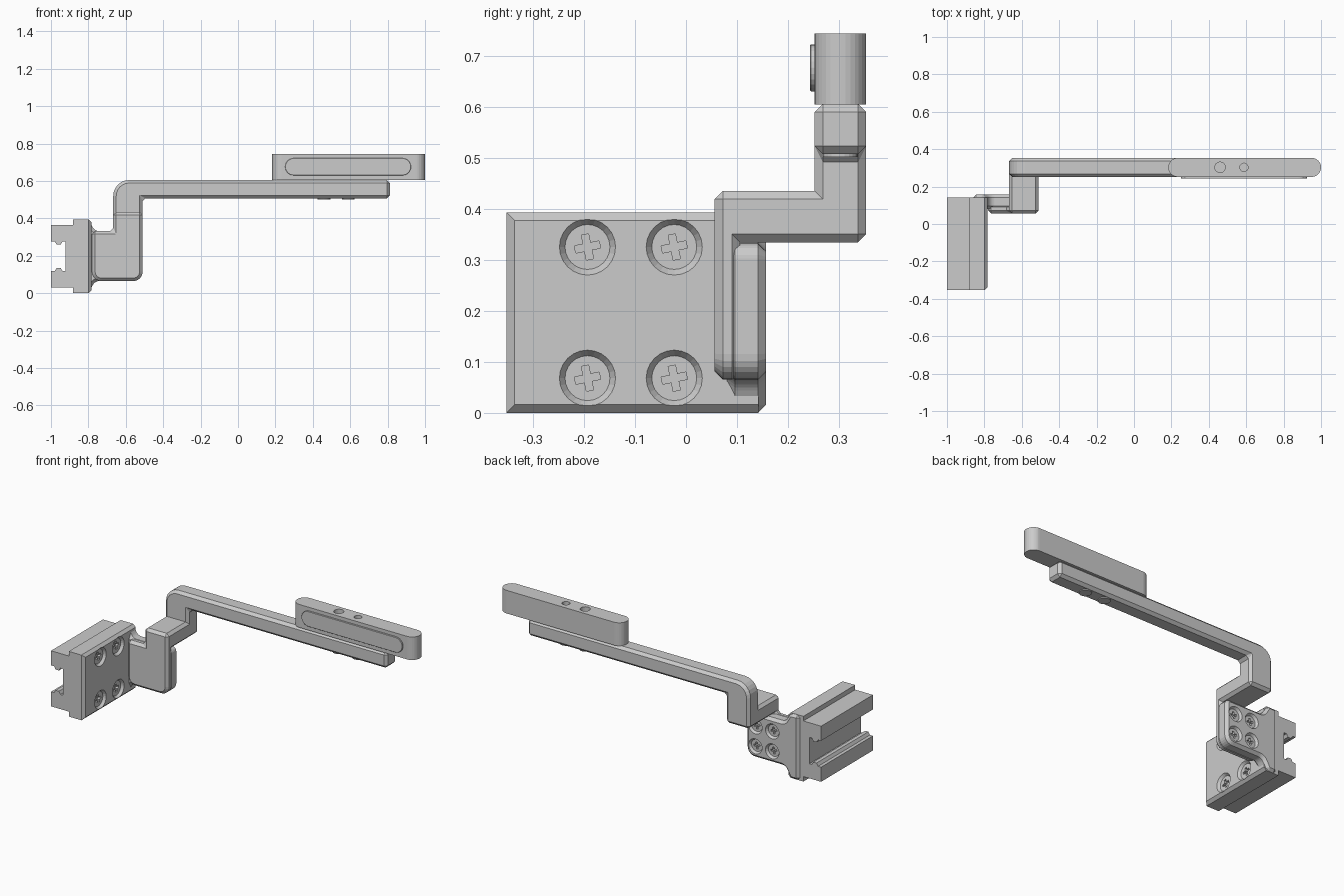
import bpy, bmesh, math
from mathutils import Vector, Matrix

if "Cube" in bpy.data.objects:
    bpy.data.objects.remove(bpy.data.objects["Cube"])


def make(name, bm):
    bmesh.ops.recalc_face_normals(bm, faces=bm.faces)
    me = bpy.data.meshes.new(name)
    bm.to_mesh(me)
    bm.free()
    ob = bpy.data.objects.new(name, me)
    bpy.context.collection.objects.link(ob)
    return ob


def rounded(pts, n=6):
    """Points are (a, b) or (a, b, radius); rounded corners become arcs."""
    out = []
    for i, p in enumerate(pts):
        c = Vector(p[:2])
        if len(p) == 2:
            out.append(c)
            continue
        u = (Vector(pts[i - 1][:2]) - c).normalized()
        v = (Vector(pts[(i + 1) % len(pts)][:2]) - c).normalized()
        half = u.angle(v) / 2
        r = p[2]
        mid = c + (u + v).normalized() * (r / math.sin(half))
        s = c + u * (r / math.tan(half)) - mid
        e = c + v * (r / math.tan(half)) - mid
        turn = math.atan2(s.x * e.y - s.y * e.x, s.dot(e))
        out += [mid + Matrix.Rotation(turn * k / n, 2) @ s for k in range(n + 1)]
    return out


def prism(name, pts, axis, lo, hi, bevel=0, n=6):
    """Extrude a profile along an axis, optionally chamfering its sharp edges."""
    place = {'x': lambda p, t: (t, p[0], p[1]),
             'y': lambda p, t: (p[0], t, p[1]),
             'z': lambda p, t: (p[0], p[1], t)}[axis]
    bm = bmesh.new()
    pts = rounded(pts, n)
    face = bm.faces.new([bm.verts.new(place(p, lo)) for p in pts])
    ext = bmesh.ops.extrude_face_region(bm, geom=[face])['geom']
    move = Vector(place((0, 0), hi - lo))
    bmesh.ops.translate(bm, vec=move, verts=[g for g in ext if isinstance(g, bmesh.types.BMVert)])
    ob = make(name, bm)
    if bevel:
        m = ob.modifiers.new("chamfer", 'BEVEL')
        m.width, m.segments, m.limit_method = bevel, 1, 'ANGLE'
        m.angle_limit = math.radians(40)
    return ob


def rect(a0, b0, a1, b1, r=None):
    pts = [(a0, b0), (a1, b0), (a1, b1), (a0, b1)]
    return [p + (r,) for p in pts] if r else pts


def cut(ob, cutter):
    cutter.hide_render = True
    cutter.hide_set(True)
    m = ob.modifiers.new("cut", 'BOOLEAN')
    m.operation, m.object, m.solver = 'DIFFERENCE', cutter, 'EXACT'


def screws(ob, spots, normal, r, twist=0.2):
    """Cut countersunk screw heads with cross slots into a flat face."""
    rot = Vector(normal).to_track_quat('Z', 'Y').to_matrix().to_4x4()
    cones, slots = bmesh.new(), bmesh.new()
    w, l = r * 0.13, r * 0.45
    quarter = [(l, -w), (l, w), (w, w)]
    cross = [Matrix.Rotation(k * math.pi / 2 + twist, 2) @ Vector(p)
             for k in range(4) for p in quarter]
    for s in spots:
        m = Matrix.Translation(s) @ rot
        bmesh.ops.create_cone(cones, cap_ends=True, segments=24, radius1=r * 0.8, radius2=r * 1.2,
                              depth=0.03, matrix=m)
        rings = [[slots.verts.new(m @ Vector((p.x, p.y, z))) for p in cross] for z in (-0.03, 0.03)]
        for ring in rings:
            slots.faces.new(ring)
        for i in range(12):
            j = (i + 1) % 12
            slots.faces.new((rings[0][i], rings[0][j], rings[1][j], rings[1][i]))
    cut(ob, make(ob.name + "_countersinks", cones))
    cut(ob, make(ob.name + "_cross_slots", slots))


CH = 0.016

# Rail clamp with open channel and small inner ridges
lower = [(-0.87, 0.03), (-1, 0.03), (-1, 0.118), (-0.98, 0.118), (-0.97, 0.135), (-0.948, 0.135),
         (-0.938, 0.118), (-0.922, 0.118)]
upper = [(x, 0.395 - z) for x, z in reversed(lower)]
prism("rail_clamp", lower + upper, 'y', -0.352, 0.142)

# Mounting plate, chamfered around its front face
plate = prism("mounting_plate", rect(-0.352, 0, 0.142, 0.393), 'x', -0.882, -0.782)
bm = bmesh.new()
bm.from_mesh(plate.data)
edges = [e for e in bm.edges if all(v.co.x > -0.8 for v in e.verts)
         and not all(v.co.y > 0.1 for v in e.verts)]
bmesh.ops.bevel(bm, geom=edges, offset=CH, segments=1, affect='EDGES')
bm.to_mesh(plate.data)
bm.free()
screws(plate, [(-0.782, y, z) for y in (-0.193, -0.023) for z in (0.068, 0.325)], (1, 0, 0), 0.055)

# Rear tab, flaring into the plate
tab = prism("rear_tab", [(-0.86, 0), (-0.8, 0), (-0.765, 0.065, 0.04), (-0.51, 0.065, 0.05),
                         (-0.51, 0.332, 0.03), (-0.765, 0.332, 0.04), (-0.8, 0.393), (-0.86, 0.393)],
            'y', 0.08, 0.157, CH)
screws(tab, [(x, 0.157, z) for x in (-0.572, -0.685) for z in (0.135, 0.255)], (0, 1, 0), 0.045)

# Cranked arm: paddle, jog and long bar
prism("arm_paddle", [(-0.78, 0.065, 0.05), (-0.51, 0.065, 0.05), (-0.51, 0.435), (-0.667, 0.435),
                     (-0.667, 0.332), (-0.78, 0.332)], 'y', 0.056, 0.106, CH)
prism("arm_jog", rect(-0.667, 0.056, -0.51, 0.353), 'z', 0.334, 0.435, CH)
bar = prism("arm_bar", [(-0.667, 0.334), (-0.51, 0.334), (-0.51, 0.507), (0.812, 0.507),
                        (0.812, 0.605), (-0.667, 0.605, 0.085)], 'y', 0.252, 0.353, CH)
screws(bar, [(0.46, 0.302, 0.507), (0.59, 0.302, 0.507)], (0, 0, -1), 0.034)
for x in (0.46, 0.59):
    ring = [(x + 0.034 * math.cos(a * math.pi / 12), 0.302 + 0.034 * math.sin(a * math.pi / 12))
            for a in range(24)]
    prism("bar_screw_head", ring, 'z', 0.501, 0.514)

# Slim end block with rounded ends and two holes in the top
end = prism("end_block", rect(0.183, 0.252, 1.0, 0.353, 0.0504), 'z', 0.604, 0.743, n=8)
for x, r in ((0.46, 0.028), (0.588, 0.022)):
    bm = bmesh.new()
    bmesh.ops.create_cone(bm, cap_ends=True, segments=24, radius1=r, radius2=r, depth=0.08,
                          matrix=Matrix.Translation((x, 0.303, 0.743)))
    cut(end, make("end_block_hole", bm))

# Raised pad on the front of the end block
prism("front_pad", rect(0.252, 0.63, 0.925, 0.722, 0.0459), 'y', 0.243, 0.27, 0.006)
